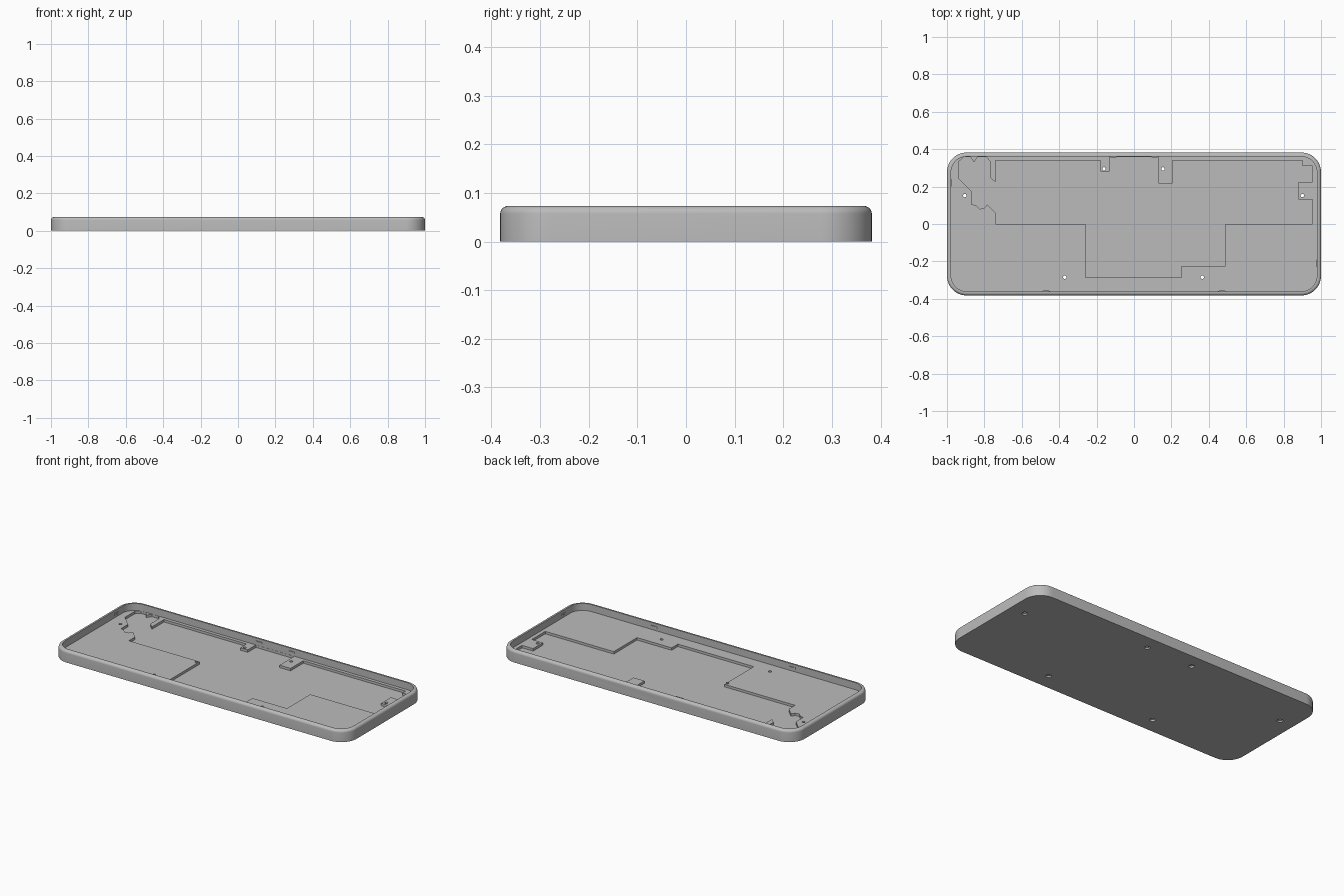
import bpy, bmesh, math
from mathutils import Vector

cube = bpy.data.objects.get("Cube")
if cube:
    bpy.data.objects.remove(cube, do_unlink=True)

HALF_X, HALF_Y, HEIGHT = 1.0, 0.382, 0.073
CORNER, FILLET, WALL = 0.105, 0.016, 0.022
FLOOR, POCKET = 0.03, 0.015

grey = bpy.data.materials.new("grey plastic")
grey.use_nodes = True
grey.diffuse_color = (0.5, 0.5, 0.5, 1)
grey.node_tree.nodes["Principled BSDF"].inputs["Base Color"].default_value = grey.diffuse_color


def finish(name, bm):
    bmesh.ops.recalc_face_normals(bm, faces=bm.faces[:])
    mesh = bpy.data.meshes.new(name)
    bm.to_mesh(mesh)
    bm.free()
    mesh.materials.append(grey)
    obj = bpy.data.objects.new(name, mesh)
    bpy.context.collection.objects.link(obj)
    return obj


def rounded_rect(hx, hy, r, steps=12):
    pts = []
    for k, (sx, sy) in enumerate([(1, 1), (-1, 1), (-1, -1), (1, -1)]):
        for i in range(steps + 1):
            a = math.pi / 2 * (k + i / steps)
            pts.append((sx * (hx - r) + r * math.cos(a), sy * (hy - r) + r * math.sin(a)))
    return pts


def prism(name, pts, z0, z1):
    bm = bmesh.new()
    base = bm.faces.new([bm.verts.new((x, y, z0)) for x, y in pts])
    top = bmesh.ops.extrude_face_region(bm, geom=[base])["geom"]
    bmesh.ops.translate(bm, verts=[v for v in top if isinstance(v, bmesh.types.BMVert)],
                        vec=(0, 0, z1 - z0))
    return finish(name, bm)


def disc(cx, cy, r, n=24):
    return [(cx + r * math.cos(2 * math.pi * i / n), cy + r * math.sin(2 * math.pi * i / n))
            for i in range(n)]


def cut(target, cutter):
    cutter.hide_render = True
    mod = target.modifiers.new("cut", "BOOLEAN")
    mod.operation, mod.solver, mod.object = "DIFFERENCE", "EXACT", cutter
    bpy.context.view_layer.objects.active = target
    bpy.ops.object.modifier_apply(modifier=mod.name)
    bpy.data.objects.remove(cutter, do_unlink=True)


# Tray shell: rings of (inset, height) from the base, over the rim, to the floor
rings = [(0, 0)]
for i in range(7):
    a = math.pi / 2 * i / 6
    rings.append((FILLET * (1 - math.cos(a)), HEIGHT - FILLET + FILLET * math.sin(a)))
rings += [(WALL, HEIGHT), (WALL, FLOOR)]
bm = bmesh.new()
loops = [[bm.verts.new((x, y, z)) for x, y in rounded_rect(HALF_X - d, HALF_Y - d, CORNER - d)]
         for d, z in rings]
for lo, hi in zip(loops, loops[1:]):
    for i in range(len(lo)):
        j = (i + 1) % len(lo)
        bm.faces.new((lo[i], lo[j], hi[j], hi[i]))
bm.faces.new(loops[0])
bm.faces.new(loops[-1])
tray = finish("tray", bm)

# Stepped circuit board pocket sunk in the floor
outline = [
    (-.74, .34), (-.18, .34), (-.18, .28), (-.13, .28), (-.13, .359), (.13, .359),
    (.13, .217), (.205, .217), (.205, .34), (.9, .34), (.9, .31), (.955, .31),
    (.955, .225), (.88, .225), (.88, .13), (.955, .13), (.955, 0), (.49, 0),
    (.49, -.225), (.255, -.225), (.255, -.285), (-.26, -.285), (-.26, 0),
    (-.74, 0), (-.74, .06), (-.785, .105), (-.8, .085), (-.825, .08), (-.845, .1),
    (-.868, .105), (-.868, .175), (-.935, .24), (-.935, .335), (-.91, .359),
    (-.875, .359), (-.855, .33), (-.835, .359), (-.79, .359), (-.77, .335),
    (-.77, .25), (-.74, .222)]
cut(tray, prism("pocket_cutter", outline, POCKET, FLOOR + 0.01))

# Screw holes, counterbored from below
for x, y in [(-.16, .295), (.155, .295), (-.905, .152), (.9, .152), (-.37, -.285), (.365, -.285)]:
    cut(tray, prism("screw_cutter", disc(x, y, .009), -.01, .05))
    cut(tray, prism("counterbore_cutter", disc(x, y, .016), -.01, .01))

# Rounded cable port through the back wall
port = prism("port_cutter", rounded_rect(.03, .011, .0105, 6), -.05, .05)
for v in port.data.vertices:
    v.co = Vector((v.co.x, v.co.z + HALF_Y, v.co.y + .041))
cut(tray, port)

# Small locating peg beside the pocket step
prism("locating_peg", disc(-.268, -.018, .008, 16), FLOOR - .005, FLOOR + .006)

# Shallow snap bumps inside the walls
wall_x, wall_y = HALF_X - WALL, HALF_Y - WALL
for x, y, along_x in [(-.11, wall_y, True), (.11, wall_y, True), (-.47, -wall_y, True),
                      (.47, -wall_y, True), (-wall_x, .22, False), (wall_x, -.21, False)]:
    half = (.02, .005) if along_x else (.005, .02)
    lens = [(x + half[0] * px, y + half[1] * py) for px, py in disc(0, 0, 1, 16)]
    prism("snap_bump", lens, .046, .056)

# Smooth curved walls, keep crisp edges
bpy.ops.object.select_all(action="DESELECT")
tray.select_set(True)
bpy.context.view_layer.objects.active = tray
bpy.ops.object.shade_smooth_by_angle(angle=math.radians(30))
